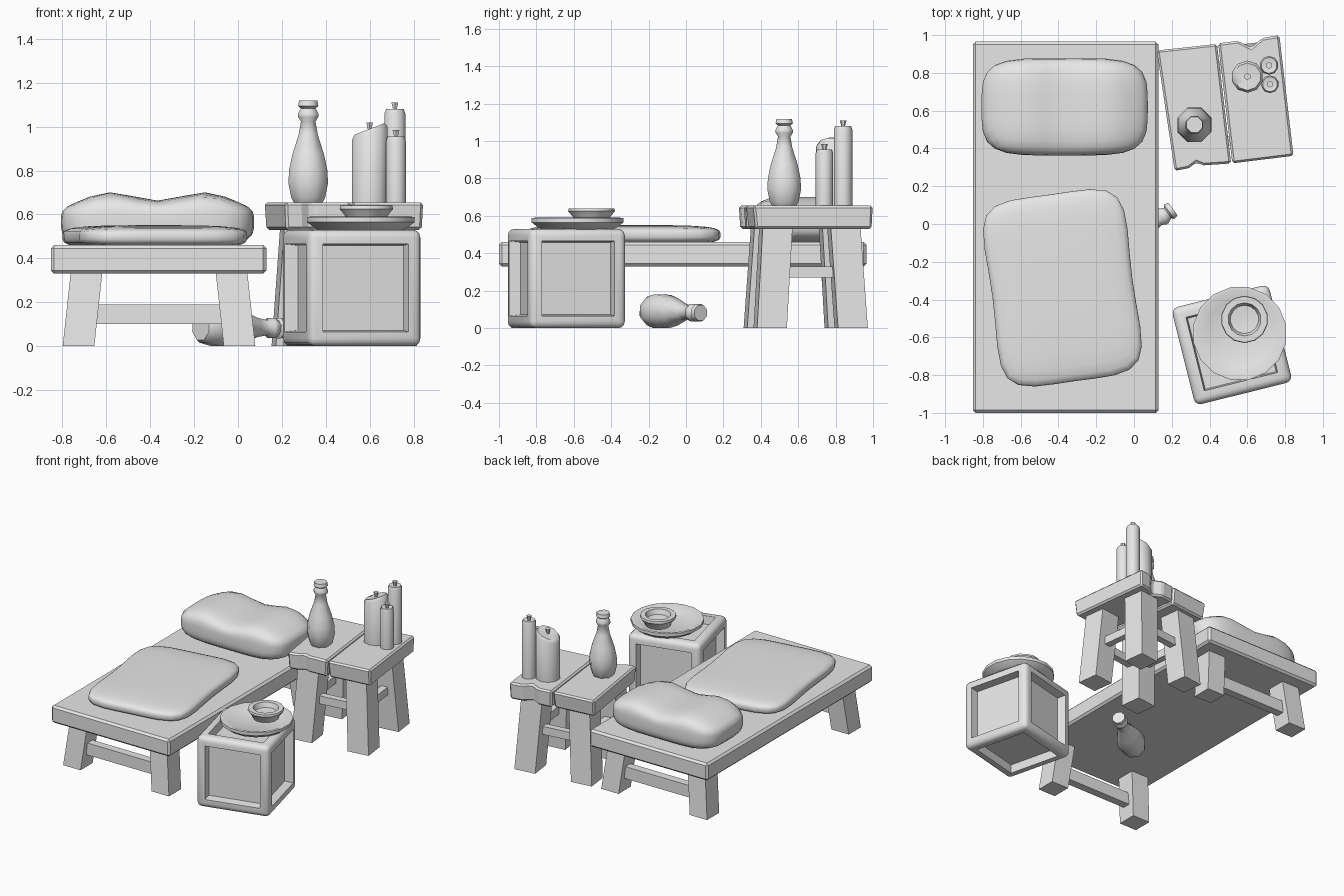
import bpy, bmesh, math
from mathutils import Matrix, Vector

old = bpy.data.objects.get("Cube")
if old:
    bpy.data.objects.remove(old)

grey = bpy.data.materials.new("plain_grey")
grey.use_nodes = True
grey.diffuse_color = (0.8, 0.8, 0.8, 1)
grey.node_tree.nodes["Principled BSDF"].inputs["Base Color"].default_value = (0.8, 0.8, 0.8, 1)


def finish(name, bm, matrix=None, smooth=0, bevel=0):
    """Turn a bmesh into a named object; smooth is the sharp-edge angle in degrees."""
    bmesh.ops.recalc_face_normals(bm, faces=bm.faces)
    mesh = bpy.data.meshes.new(name)
    bm.to_mesh(mesh)
    bm.free()
    mesh.materials.append(grey)
    if smooth:
        mesh.shade_smooth()
        mesh.set_sharp_from_angle(angle=math.radians(smooth))
    ob = bpy.data.objects.new(name, mesh)
    bpy.context.collection.objects.link(ob)
    if matrix:
        ob.matrix_world = matrix
    if bevel:
        mod = ob.modifiers.new("edge_bevel", "BEVEL")
        mod.width = bevel
        mod.segments = 1
    return ob


def beam(name, lo, hi, lean=(0, 0), matrix=None, bevel=0):
    """Box from lo to hi whose top end is shifted sideways by lean."""
    bm = bmesh.new()
    bmesh.ops.create_cube(bm, size=1)
    for v in bm.verts:
        top = v.co.z > 0
        v.co = Vector([a + (b - a) * (c + 0.5) for a, b, c in zip(lo, hi, v.co)])
        if top:
            v.co.x += lean[0]
            v.co.y += lean[1]
    return finish(name, bm, matrix, bevel=bevel)


def plank(name, outline, z0, z1, shrink):
    """Board with a free outline, slightly narrower underneath."""
    bm = bmesh.new()
    mid = sum((Vector(p) for p in outline), Vector((0, 0))) / len(outline)
    top = [bm.verts.new((x, y, z1)) for x, y in outline]
    low = [bm.verts.new((*(mid + (Vector(p) - mid) * shrink), z0)) for p in outline]
    bm.faces.new(top)
    bm.faces.new(low)
    for i in range(len(top)):
        j = (i + 1) % len(top)
        bm.faces.new((top[i], top[j], low[j], low[i]))
    return finish(name, bm, bevel=0.012)


def lathe(name, profile, matrix, sides, slope=0, smooth=50):
    """Revolve (radius, height) points; slope tilts the upper part along x."""
    bm = bmesh.new()
    rings = []
    for k, (r, z) in enumerate(profile):
        ring = []
        for i in range(sides):
            a = math.tau * (i + 0.5) / sides
            x = r * math.cos(a)
            ring.append(bm.verts.new((x, r * math.sin(a), z + (slope * x if k > 1 else 0))))
        rings.append(ring)
    for a, b in zip(rings, rings[1:]):
        for i in range(sides):
            j = (i + 1) % sides
            bm.faces.new((a[i], a[j], b[j], b[i]))
    bm.faces.new(rings[0])
    bm.faces.new(rings[-1])
    return finish(name, bm, matrix, smooth=smooth)


def cushion(name, power, shape):
    """Rounded box on a unit cube, placed by the shape function."""
    bm = bmesh.new()
    bmesh.ops.create_cube(bm, size=2)
    bmesh.ops.subdivide_edges(bm, edges=bm.edges, cuts=7, use_grid_fill=True)
    for v in bm.verts:
        n = sum(abs(c) ** power for c in v.co) ** (1 / power)
        v.co = shape(*(v.co / n))
    return finish(name, bm, smooth=80)


def at(x, y, z=0, turn=0):
    return Matrix.Translation((x, y, z)) @ Matrix.Rotation(math.radians(turn), 4, "Z")


SIDES = [("left", 1), ("right", -1)]
ENDS = [("front", -1), ("back", 1)]

# Bed frame
beam("bed_top", (-0.853, -1, 0.33), (0.13, 0.965, 0.46), bevel=0.015)
bed = at(-0.36, -0.02)
for end, sy in ENDS:
    for side, sx in SIDES:
        cx, cy, w = 0.367 * sx, 0.84 * sy, 0.072
        beam(f"bed_leg_{end}_{side}", (cx - w, cy - w, 0), (cx + w, cy + w, 0.34),
             (-0.037 * sx, -0.03 * sy), bed)
    beam(f"bed_rail_{end}", (-0.32, 0.83 * sy - 0.03, 0.1), (0.32, 0.83 * sy + 0.03, 0.19), matrix=bed)


# Bedding
def pillow_shape(u, v, w):
    bump = -0.02 * math.cos(math.tau * u) * max(w, 0)
    pinch = 1 - 0.03 * (1 - u * u)
    return Vector((-0.367 + 0.44 * u, 0.62 + 0.265 * v * pinch, 0.568 + 0.115 * w + bump))


def blanket_shape(u, v, w):
    a = u * (1 - 0.14 * (1 - v * v))
    b = v * (1 - 0.05 * (1 - u * u))
    return Vector((-0.379 + 0.43 * a - 0.068 * b, -0.338 + 0.06 * a + 0.52 * b, 0.498 + 0.053 * w))


cushion("pillow", 4, pillow_shape)
cushion("folded_blanket", 4, blanket_shape)

# Side table
plank("table_plank_right",
      [(0.12, 0.92), (0.44, 0.955), (0.515, 0.32), (0.37, 0.31), (0.33, 0.325),
       (0.29, 0.295), (0.215, 0.28)], 0.53, 0.655, 0.96)
plank("table_plank_left",
      [(0.445, 0.957), (0.55, 0.97), (0.62, 0.935), (0.68, 0.985), (0.77, 1.0),
       (0.845, 0.36), (0.52, 0.32)], 0.53, 0.655, 0.97)
table = at(0.485, 0.64, 0, 7)
for end, sy in ENDS:
    for side, sx in SIDES:
        cx, cy, w = 0.218 * sx, 0.218 * sy, 0.08
        beam(f"table_leg_{end}_{side}", (cx - w, cy - w, 0), (cx + w, cy + w, 0.54),
             (-0.035 * sx, -0.035 * sy), table)
    beam(f"table_rail_{end}", (-0.17, 0.2 * sy - 0.025, 0.27), (0.17, 0.2 * sy + 0.025, 0.33), matrix=table)
for side, sx in SIDES:
    beam(f"table_rail_{side}", (0.2 * sx - 0.025, -0.17, 0.27), (0.2 * sx + 0.025, 0.17, 0.33), matrix=table)

# Crate with sunken panels
bm = bmesh.new()
bmesh.ops.create_cube(bm, size=0.53)
bmesh.ops.bevel(bm, geom=bm.edges[:], offset=0.035, segments=3, profile=0.5, affect="EDGES")
panels = [f for f in bm.faces if f.calc_area() > 0.1]
bmesh.ops.inset_individual(bm, faces=panels, thickness=0.042)
bmesh.ops.inset_individual(bm, faces=panels, thickness=0.01, depth=-0.06)
finish("crate", bm, at(0.518, -0.64, 0.265, 14), smooth=35)

# Plate and bowl
lathe("plate", [(0.19, 0.528), (0.21, 0.535), (0.25, 0.565), (0.25, 0.588), (0.235, 0.59),
                (0.18, 0.567), (0.02, 0.565)], at(0.56, -0.58), 16)
lathe("bowl", [(0.085, 0.56), (0.1, 0.595), (0.125, 0.625), (0.122, 0.64), (0.088, 0.64),
               (0.075, 0.605), (0.02, 0.6)], at(0.585, -0.505), 14)

# Bottles
bottle = [(0.07, 0), (0.083, 0.02), (0.098, 0.09), (0.094, 0.15), (0.078, 0.22), (0.047, 0.31),
          (0.036, 0.37), (0.05, 0.39), (0.05, 0.405), (0.036, 0.43), (0.05, 0.44), (0.045, 0.465)]
lathe("standing_bottle", bottle, at(0.32, 0.525, 0.654), 8)
lie = Vector((0.35, 0.255, -0.01)).to_track_quat("Z", "Y").to_matrix().to_4x4()
lathe("fallen_bottle", bottle, Matrix.Translation((-0.17, -0.195, 0.092)) @ lie, 8)

# Candles: x, y, radius, height, slope
for label, x, y, r, top, slope in [("wide", 0.6, 0.78, 0.085, 0.99, 0.38),
                                   ("tall", 0.715, 0.84, 0.05, 1.08, 0),
                                   ("short", 0.72, 0.74, 0.047, 0.955, 0)]:
    lathe(f"{label}_candle", [(r, 0.65), (r, 0.67), (r, top - 0.02), (r * 0.85, top),
                              (r * 0.3, top - 0.005)], at(x, y), 10, slope)
    lathe(f"{label}_wick", [(0.009, top - 0.02), (0.01, top), (0.018, top + 0.03)], at(x, y), 6)
